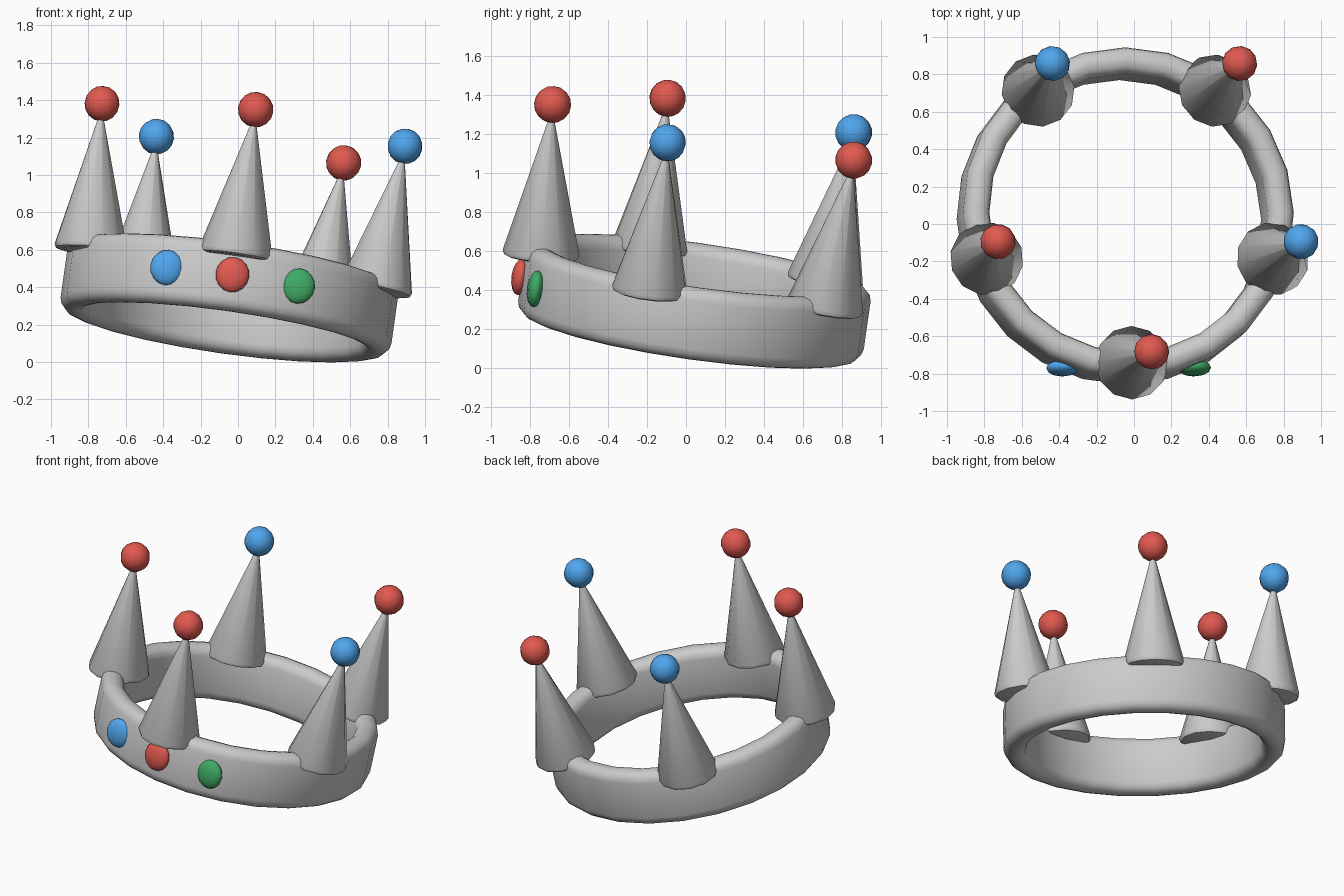
import bpy
from math import radians, sin, cos, pi
from mathutils import Matrix, Euler

if "Cube" in bpy.data.objects:
    bpy.data.objects.remove(bpy.data.objects["Cube"])

# Whole crown leans 8 degrees about both ground axes
LEAN = Matrix.Translation((-0.047, 0.043, 0.343)) @ Euler((radians(-8), radians(8), 0)).to_matrix().to_4x4()


def material(name, colour):
    m = bpy.data.materials.new(name)
    m.diffuse_color = (*colour, 1)
    m.use_nodes = True
    m.node_tree.nodes["Principled BSDF"].inputs["Base Color"].default_value = m.diffuse_color
    return m


RED = material("red", (0.75, 0.10, 0.08))
BLUE = material("blue", (0.08, 0.38, 0.85))
GREEN = material("green", (0.05, 0.40, 0.13))


def lathe(name, profile, sides, matrix, closed=False):
    """Spin an (r, z) profile about z; cap the ends unless it is a closed loop."""
    n = len(profile)
    verts = [(r * cos(2 * pi * i / sides), r * sin(2 * pi * i / sides), z)
             for i in range(sides) for r, z in profile]
    faces = []
    for i in range(sides):
        j = (i + 1) % sides
        for k in range(n if closed else n - 1):
            l = (k + 1) % n
            faces.append((i * n + k, j * n + k, j * n + l, i * n + l))
    if not closed:
        faces.append([i * n for i in reversed(range(sides))])
        faces.append([i * n + n - 1 for i in range(sides)])
    mesh = bpy.data.meshes.new(name)
    mesh.from_pydata(verts, [], faces)
    ob = bpy.data.objects.new(name, mesh)
    bpy.context.collection.objects.link(ob)
    finish(ob, matrix)
    return ob


def finish(ob, matrix):
    ob.matrix_world = matrix
    bpy.ops.object.select_all(action='DESELECT')
    ob.select_set(True)
    bpy.context.view_layer.objects.active = ob
    bpy.ops.object.shade_smooth_by_angle(angle=radians(40))


def ball(name, matrix, size, mat):
    bpy.ops.mesh.primitive_uv_sphere_add(segments=12, ring_count=8, radius=1)
    ob = bpy.context.object
    ob.name = name
    ob.data.materials.append(mat)
    finish(ob, matrix @ Matrix.Diagonal((*size, 1)))


# Band: rounded rectangle section swept round
R_MID, HALF_T, HALF_H, ROUND = 0.822, 0.071, 0.186, 0.062
section = []
for q, (sx, sz) in enumerate([(1, 1), (-1, 1), (-1, -1), (1, -1)]):
    for s in range(4):
        a = pi / 2 * (q + s / 3)
        section.append((R_MID + sx * (HALF_T - ROUND) + ROUND * cos(a),
                        sz * (HALF_H - ROUND) + ROUND * sin(a)))
lathe("band", section[::-1][::-1], 24, LEAN, closed=True)

# Five spikes leaning slightly outward, each with a ball on its tip
spike_profile = [(0.165, 0), (0.188, 0.008), (0.197, 0.03), (0.012, 0.73)]
for i, mat in enumerate([RED, BLUE, RED, BLUE, RED]):
    m = (LEAN @ Matrix.Rotation(radians(-90 + 72 * i), 4, 'Z')
         @ Matrix.Translation((0.81, 0, 0.11)) @ Matrix.Rotation(radians(3.6), 4, 'Y'))
    lathe(f"spike_{i + 1}", spike_profile, 12, m)
    ball(f"spike_ball_{i + 1}", m @ Matrix.Translation((0, 0, 0.797)), (0.095,) * 3,
         [RED, BLUE, RED, BLUE, RED][i])

# Three flattened gems on the front of the band
for name, x, y, mat in [("left_gem", -0.352, -0.82, BLUE),
                        ("middle_gem", 0, -0.9, RED),
                        ("right_gem", 0.357, -0.82, GREEN)]:
    ball(name, LEAN @ Matrix.Translation((x, y, 0)), (0.09, 0.045, 0.095), mat)
